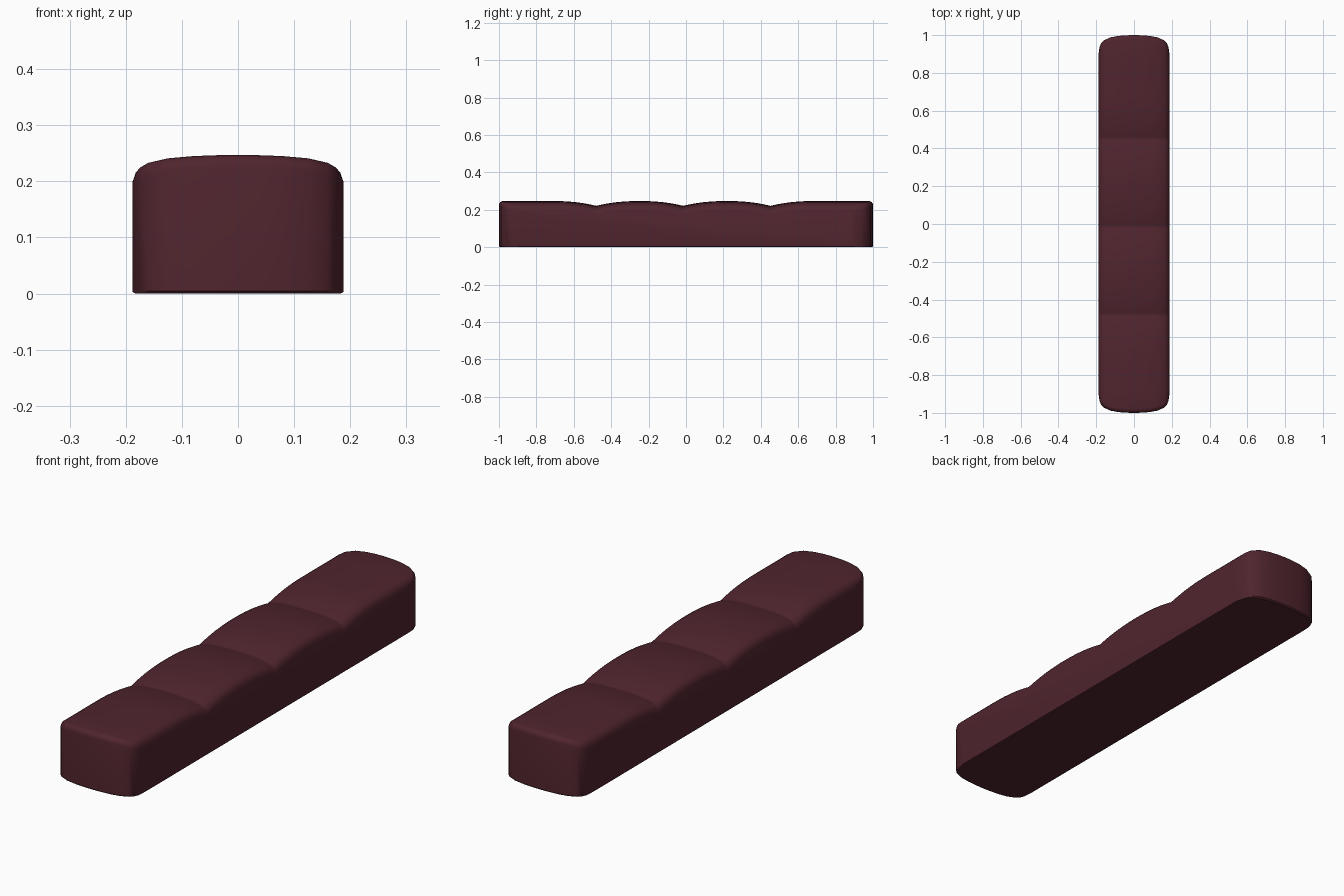
import bpy, bmesh, math

if "Cube" in bpy.data.objects:
    bpy.data.objects.remove(bpy.data.objects["Cube"])

# Material
mat = bpy.data.materials.new("dark maroon")
mat.diffuse_color = (0.080, 0.018, 0.027, 1)
mat.use_nodes = True
mat.node_tree.nodes["Principled BSDF"].inputs["Base Color"].default_value = mat.diffuse_color

SEAMS = (-0.48, -0.015, 0.452)

# Columns across half the width: x, half length at that x, crown height
HALF = [(0.0, 1.0, 0.247), (0.04, 0.999, 0.2465), (0.08, 0.996, 0.245),
        (0.125, 0.988, 0.241), (0.16, 0.972, 0.233), (0.174, 0.957, 0.225),
        (0.182, 0.938, 0.216), (0.188, 0.90, 0.199)]
COLS = [(-x, l, h) for x, l, h in reversed(HALF[1:])] + HALF


def seam_dip(y):
    """Padded top sinks to a crease at every seam."""
    d = min(abs(y - s) for s in SEAMS)
    return 0.026 * max(0, 1 - d / 0.23) ** 2.2


# Stations along the top, dense near the seams
ys = {-0.87, -0.76, 0.74, 0.87}
for s in SEAMS:
    for d in (0, 0.008, 0.02, 0.04, 0.07, 0.11, 0.16, 0.21):
        ys |= {round(s + d, 4), round(s - d, 4)}
ys = sorted(ys)


def profile(length, crown):
    """Closed side outline (y, z) with rounded top ends and a tiny base bevel."""
    r = 0.022
    end = [(length - r + r * math.cos(a), crown - r + r * math.sin(a))
           for a in (math.radians(d) for d in (0, 22.5, 45, 67.5, 90))]
    pts = [(-length + 0.006, 0), (length - 0.006, 0), (length, 0.005)]
    pts += end
    pts += [(y, crown - seam_dip(y)) for y in reversed(ys)]
    pts += [(-y, z) for y, z in reversed(end)]
    pts += [(-length, 0.005)]
    return pts


# Padded bench: side outlines lofted across the width
bm = bmesh.new()
rings = []
for x, l, h in COLS:
    rings.append([bm.verts.new((x, y, z if z > 0 or abs(x) < 0.187 else 0.003))
                  for y, z in profile(l, h)])
for a, b in zip(rings, rings[1:]):
    n = len(a)
    for i in range(n):
        j = (i + 1) % n
        bm.faces.new((a[i], a[j], b[j], b[i]))
bm.faces.new(rings[0])
bm.faces.new(rings[-1])
bmesh.ops.recalc_face_normals(bm, faces=bm.faces)

mesh = bpy.data.meshes.new("padded_bench")
bm.to_mesh(mesh)
bm.free()
mesh.materials.append(mat)
bench = bpy.data.objects.new("padded_bench", mesh)
bpy.context.collection.objects.link(bench)
bpy.context.view_layer.objects.active = bench
bench.select_set(True)
bpy.ops.object.shade_smooth_by_angle(angle=math.radians(30))
